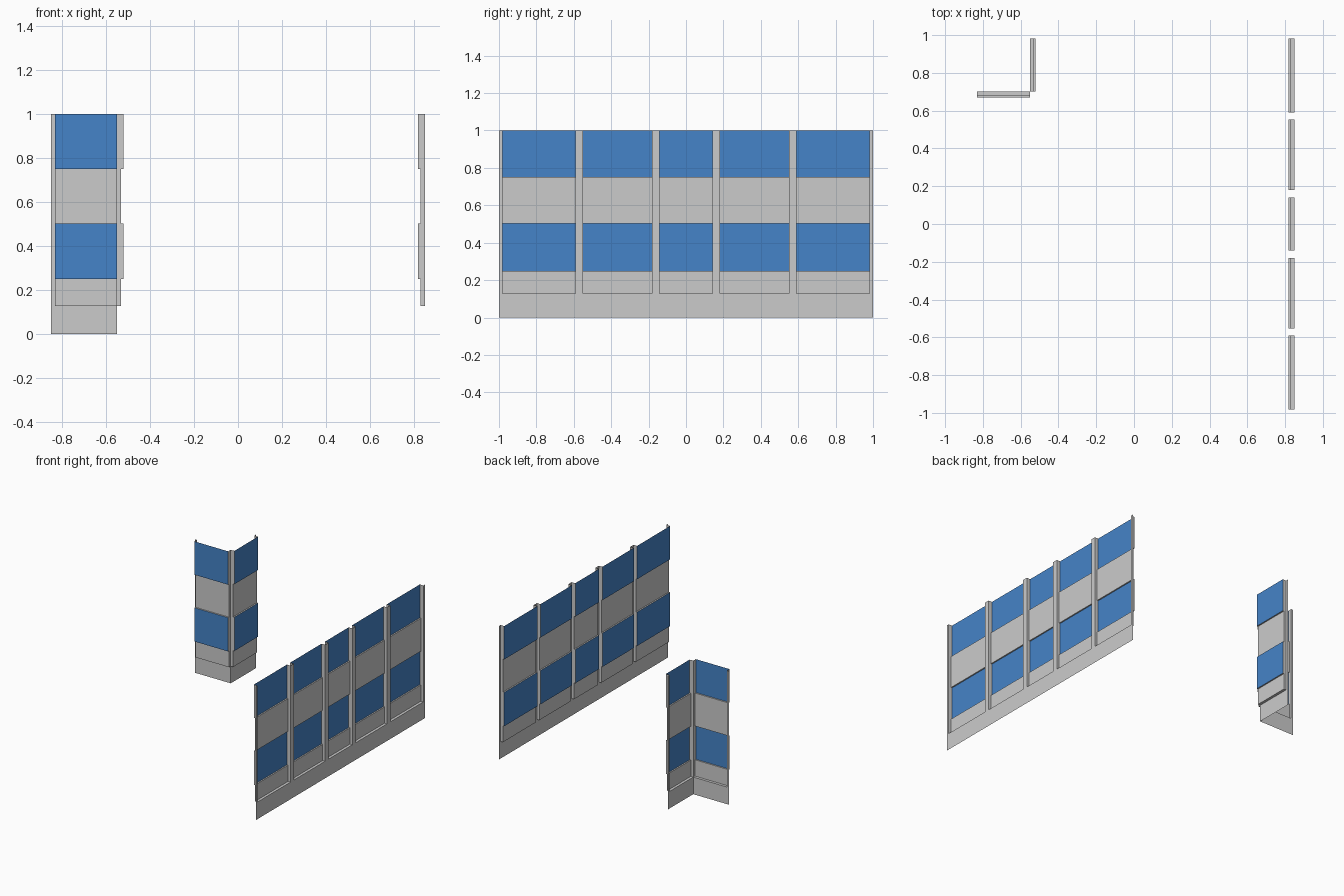
import bpy, bmesh
from mathutils import Vector

if "Cube" in bpy.data.objects:
    bpy.data.objects.remove(bpy.data.objects["Cube"])

H, SILL = 1.0, 0.128
GREY_D, GLASS_D = 0.02, 0.03
# recessed bands: bottom, top, depth
BANDS = [(SILL, 0.25, GREY_D), (0.25, 0.503, GLASS_D),
         (0.503, 0.75, GREY_D), (0.75, H, GLASS_D)]

blue = bpy.data.materials.new("window_blue")
blue.diffuse_color = (0.06, 0.23, 0.58, 1)
blue.use_nodes = True
blue.node_tree.nodes["Principled BSDF"].inputs["Base Color"].default_value = blue.diffuse_color


def make_object(name, bm, mat=None):
    bmesh.ops.remove_doubles(bm, verts=bm.verts, dist=1e-5)
    me = bpy.data.meshes.new(name)
    bm.to_mesh(me)
    bm.free()
    if mat:
        me.materials.append(mat)
    bpy.context.collection.objects.link(bpy.data.objects.new(name, me))


def wall(name, origin, along, inward, length, openings):
    """Thin wall sheet with recessed window bays pushed towards 'inward'."""
    o, a, n = Vector(origin), Vector(along), Vector(inward)
    up = Vector((0, 0, 1))

    def quad(bm, pts, facing):
        vs = [bm.verts.new(o + a * u + up * z + n * d) for u, z, d in pts]
        f = bm.faces.new(vs)
        f.normal_update()
        if f.normal.dot(facing) < 0:
            f.normal_flip()

    def flat(bm, u0, u1, z0, z1, d):
        quad(bm, [(u0, z0, d), (u1, z0, d), (u1, z1, d), (u0, z1, d)], -n)

    def ledge(bm, u0, u1, z, d0, d1, facing):
        quad(bm, [(u0, z, d0), (u1, z, d0), (u1, z, d1), (u0, z, d1)], facing)

    sheet, glass = bmesh.new(), bmesh.new()
    # base strip and the posts between bays
    flat(sheet, 0, length, 0, SILL, 0)
    edges = [0] + [u for bay in openings for u in bay] + [length]
    for u0, u1 in zip(edges[::2], edges[1::2]):
        if u1 - u0 > 1e-4:
            flat(sheet, u0, u1, SILL, H, 0)
    for u0, u1 in openings:
        # sill, recessed bands, side reveals and the steps between bands
        prev = 0
        for z0, z1, d in BANDS:
            ledge(sheet, u0, u1, z0, prev, d, up if d > prev else -up)
            flat(glass if d == GLASS_D else sheet, u0, u1, z0, z1, d)
            for u, side in ((u0, a), (u1, -a)):
                quad(sheet, [(u, z0, 0), (u, z1, 0), (u, z1, d), (u, z0, d)], side)
            prev = d
    make_object(name, sheet)
    make_object(name + "_windows", glass, blue)


# long wall with five bays
half = [(0.181, 0.552), (0.591, 0.982)]
bays = [(-b, -a) for a, b in reversed(half)] + [(-0.141, 0.141)] + half
wall("long_wall", (0.849, -1, 0), (0, 1, 0), (-1, 0, 0), 2.0,
     [(a + 1, b + 1) for a, b in bays])

# corner: two single-bay walls meeting at an inner edge
CX, CY, L = -0.551, 0.701, 0.298
wall("corner_wall_across", (CX, CY, 0), (-1, 0, 0), (0, -1, 0), L, [(0, 0.28)])
wall("corner_wall_side", (CX, CY, 0), (0, 1, 0), (1, 0, 0), 1 - CY, [(0, 0.28)])
